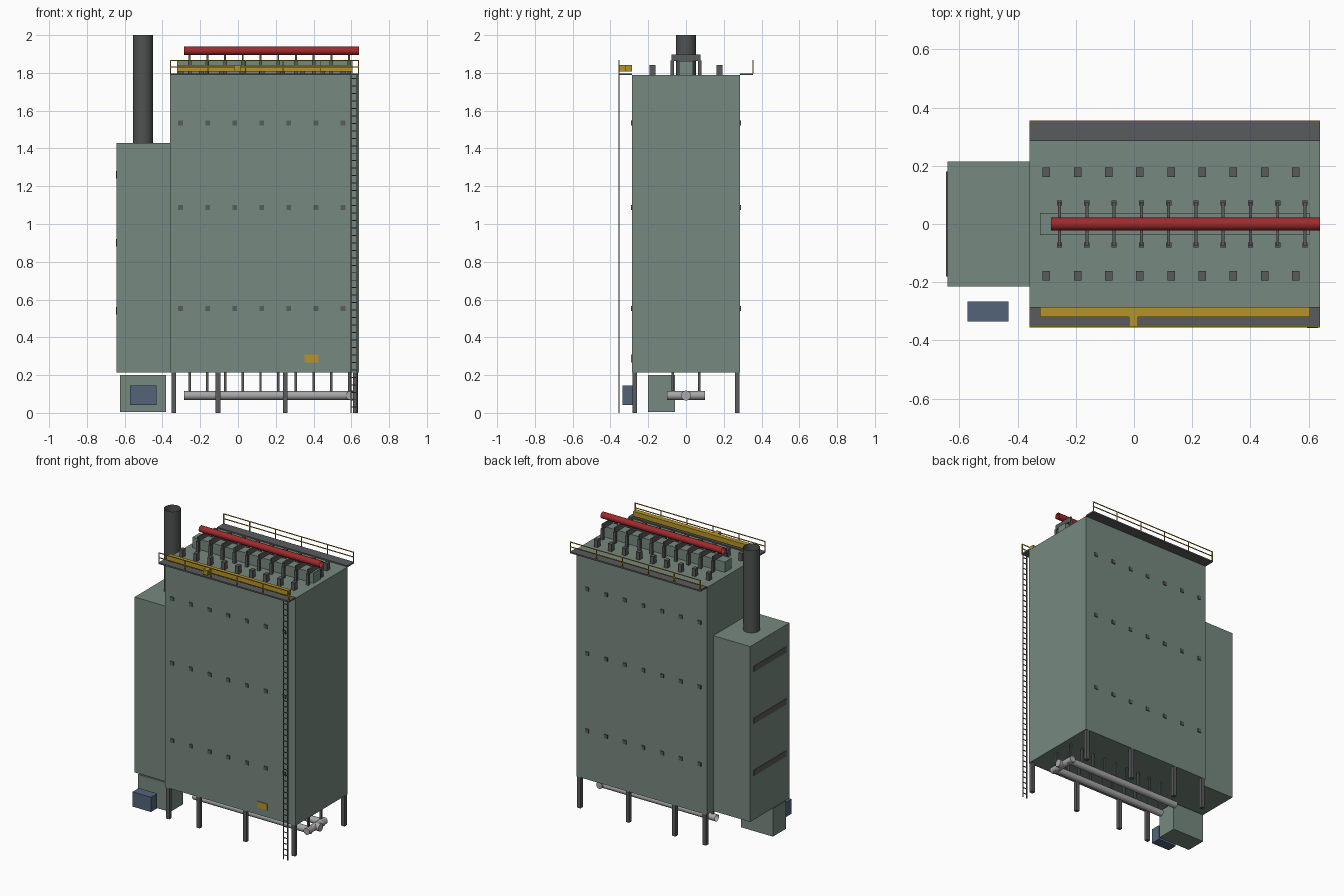
import bpy, bmesh, math
from mathutils import Matrix, Vector

cube = bpy.data.objects.get("Cube")
if cube:
    bpy.data.objects.remove(cube, do_unlink=True)


def material(name, *srgb):
    lin = [(c / 255 / 12.92) if c < 11 else ((c / 255 + 0.055) / 1.055) ** 2.4 for c in srgb]
    m = bpy.data.materials.new(name)
    m.use_nodes = True
    m.diffuse_color = (*lin, 1)
    m.node_tree.nodes["Principled BSDF"].inputs["Base Color"].default_value = (*lin, 1)
    return m


green = material("grey green paint", 118, 137, 126)
steel = material("dark steel", 90, 91, 92)
stack_grey = material("stack grey", 80, 82, 82)
red = material("red pipe paint", 160, 42, 44)
gold = material("safety yellow", 182, 148, 40)
blue = material("slate blue", 82, 100, 120)
light = material("light pipe grey", 168, 168, 168)


def finish(bm, name, mat, smooth=False):
    mesh = bpy.data.meshes.new(name)
    bm.to_mesh(mesh)
    bm.free()
    mesh.materials.append(mat)
    ob = bpy.data.objects.new(name, mesh)
    bpy.context.collection.objects.link(ob)
    if smooth:
        bpy.ops.object.select_all(action='DESELECT')
        ob.select_set(True)
        bpy.context.view_layer.objects.active = ob
        bpy.ops.object.shade_smooth_by_angle(angle=math.radians(40))
    return ob


def boxes(name, mat, items):
    """One object from boxes given as (x range, y range, z range)."""
    bm = bmesh.new()
    for spans in items:
        centre = Vector([(a + b) / 2 for a, b in spans])
        size = [b - a for a, b in spans]
        bmesh.ops.create_cube(bm, size=1, matrix=Matrix.Translation(centre) @ Matrix.Diagonal((*size, 1)))
    return finish(bm, name, mat)


def tube(name, mat, start, end, radius, caps=False):
    a, b = Vector(start), Vector(end)
    rot = (b - a).to_track_quat('Z', 'Y').to_matrix().to_4x4()
    bm = bmesh.new()
    bmesh.ops.create_cone(bm, cap_ends=caps, segments=24, radius1=radius, radius2=radius,
                          depth=(b - a).length, matrix=Matrix.Translation((a + b) / 2) @ rot)
    return finish(bm, name, mat, True)


def around(c, width):
    return (c - width / 2, c + width / 2)


def spread(first, last, count):
    return [first + (last - first) * i / (count - 1) for i in range(count)]


SIDES = (-1, 1)
X0, X1, BOTTOM, TOP = -0.36, 0.64, 0.215, 1.79
DEPTH = 0.285

# Main casing, side duct and stack
boxes("main_casing", green, [((X0, X1), (-DEPTH, DEPTH), (BOTTOM, TOP))])
boxes("side_duct", green, [((-0.642, X0), (-0.215, 0.215), (BOTTOM, 1.43))])
boxes("side_duct_bands", steel,
      [((-0.646, -0.64), (-0.18, 0.18), around(z, 0.04)) for z in (0.54, 0.9, 1.26)])
tube("stack", stack_grey, (-0.503, 0, 1.43), (-0.503, 0, 2), 0.053)

# Support legs
boxes("support_legs", steel,
      [(around(x, 0.025), around(s * 0.272, 0.025), (0, BOTTOM))
       for x in (-0.34, -0.106, 0.25, 0.622) for s in SIDES])

# Wall ports on front and back
boxes("wall_ports", steel,
      [(around(x, 0.025), around(s * DEPTH, 0.012), around(z, 0.026))
       for x in spread(-0.304, 0.556, 7) for z in (0.553, 1.088, 1.535) for s in SIDES])
boxes("wall_plate", gold, [((0.352, 0.427), around(-DEPTH, 0.012), (0.267, 0.309))])

# Burner housing and fan box
boxes("burner_housing", green, [((-0.626, -0.38), (-0.2, -0.057), (0.005, 0.2))])
boxes("fan_box", blue, [((-0.573, -0.432), (-0.336, -0.267), (0.043, 0.145))])

# Lower headers with their drop tubes
for s, side in zip(SIDES, ("front", "back")):
    tube(side + "_header", light, (-0.286, s * 0.07, 0.092), (0.61, s * 0.07, 0.092), 0.023)
tube("header_cross_pipe", light, (0.595, -0.1, 0.092), (0.595, 0.1, 0.092), 0.023, True)
tube("header_outlet", light, (0.595, 0, 0.092), (0.635, 0, 0.092), 0.026, True)
tube_x = spread(-0.256, 0.588, 10)
boxes("drop_tubes", steel,
      [(around(x, 0.013), around(s * 0.07, 0.013), (0.1, BOTTOM)) for x in tube_x for s in SIDES])

# Roof: header box, frames, vents and red collector pipe
boxes("roof_header_box", green, [((-0.323, 0.605), (-0.037, 0.037), (TOP, 1.862))])
boxes("roof_frame_posts", steel,
      [(around(x, 0.018), around(s * 0.072, 0.018), (TOP, 1.866)) for x in tube_x for s in SIDES])
boxes("roof_frame_bars", steel,
      [(around(x, 0.01), (-0.076, 0.076), (1.864, 1.897)) for x in tube_x])
boxes("roof_vents", steel,
      [(around(x, 0.026), around(s * 0.178, 0.032), (TOP, 1.842))
       for x in spread(-0.301, 0.556, 9) for s in SIDES])
tube("collector_pipe", red, (-0.286, 0, 1.917), (X1, 0, 1.917), 0.022)

# Walkways and handrails
for s, side in zip(SIDES, ("front", "back")):
    edge = s * 0.354
    boxes(side + "_walkway", steel,
          [((X0, X1), tuple(sorted((s * DEPTH, s * 0.356))), (1.788, 1.798))])
    rails = [((X0, X1), around(edge, 0.005), around(z, 0.005)) for z in (1.832, 1.865)]
    posts = [(around(x, 0.005), around(edge, 0.005), (1.798, 1.867))
             for x in spread(X0 + 0.003, X1 - 0.003, 6)]
    boxes(side + "_handrail", gold, rails + posts)

# Yellow supply duct along the front walkway
boxes("supply_duct", gold, [((-0.323, 0.605), (-0.32, -0.286), (1.808, 1.842)),
                            ((-0.018, 0.014), (-0.355, -0.32), (1.808, 1.842))])

# Ladder
stiles = [(around(x, 0.006), around(-0.355, 0.005), (0, 1.795)) for x in (0.598, 0.63)]
rungs = [((0.598, 0.63), around(-0.355, 0.004), around(z, 0.005)) for z in spread(0.03, 1.77, 45)]
boxes("ladder", steel, stiles + rungs)
